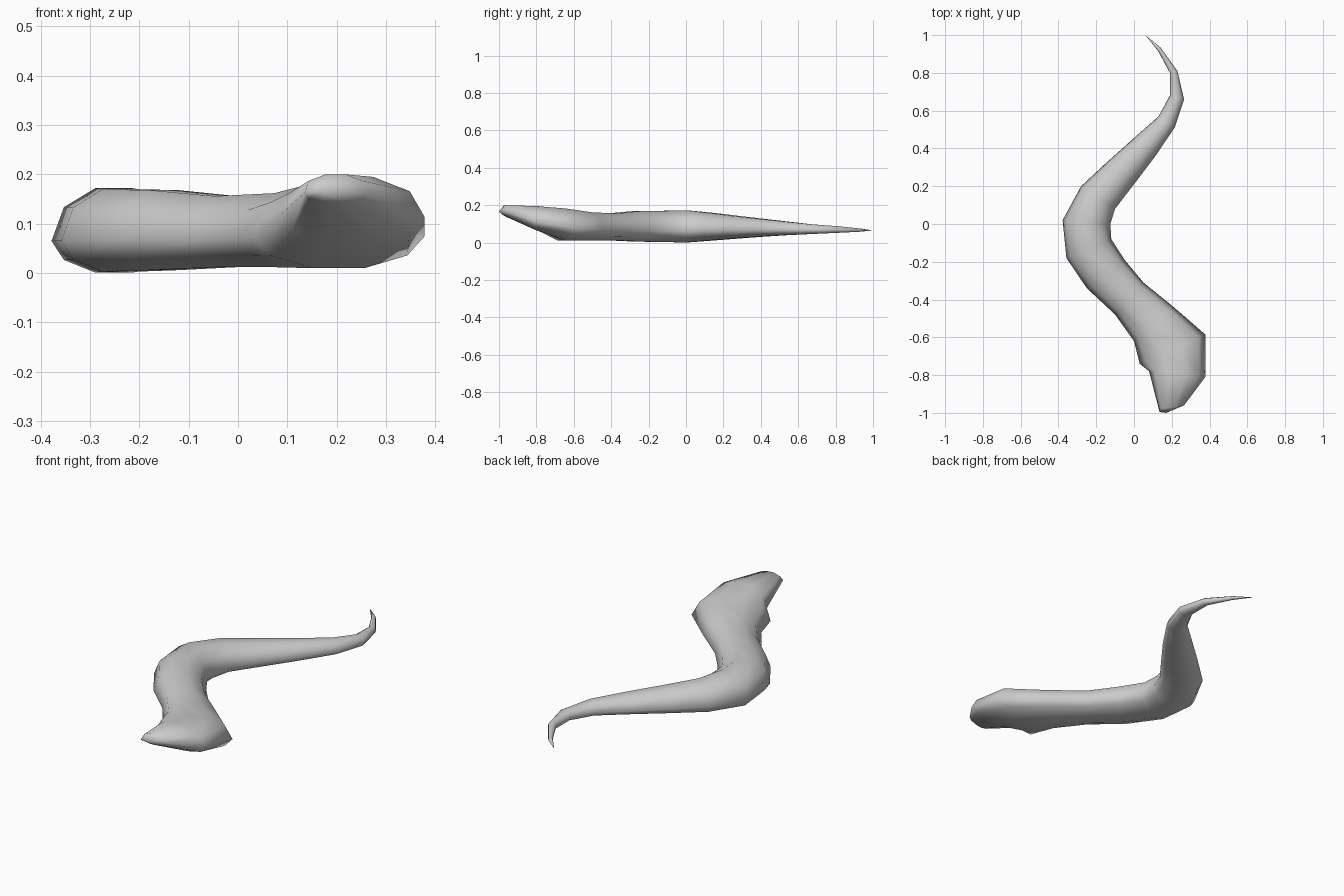
import bpy, bmesh
from mathutils import Vector

# Cross-section stations: left x, left y, right x, right y, bottom z, top z
STATIONS = [
    (0.128, 0.915, 0.14, 0.935, 0.058, 0.076),
    (0.19, 0.80, 0.23, 0.81, 0.052, 0.088),
    (0.19, 0.68, 0.265, 0.66, 0.046, 0.098),
    (0.13, 0.57, 0.215, 0.51, 0.040, 0.112),
    (0.00, 0.455, 0.11, 0.355, 0.032, 0.127),
    (-0.14, 0.33, 0.00, 0.21, 0.022, 0.142),
    (-0.28, 0.20, -0.10, 0.08, 0.012, 0.158),
    (-0.378, 0.02, -0.125, 0.00, 0.001, 0.172),
    (-0.358, -0.18, -0.12, -0.08, 0.003, 0.17),
    (-0.25, -0.34, -0.05, -0.19, 0.006, 0.168),
    (-0.10, -0.48, 0.05, -0.31, 0.012, 0.156),
    (0.00, -0.62, 0.21, -0.44, 0.012, 0.162),
    (0.03, -0.74, 0.378, -0.585, 0.010, 0.182),
    (0.08, -0.78, 0.378, -0.81, 0.065, 0.195),
    (0.13, -0.98, 0.265, -0.96, 0.143, 0.20),
]
# Flattened ten-sided section (across, up), both in -1..1
SECTION = [(-1, -.25), (-.8, .55), (-.3, 1), (.3, 1), (.8, .55),
           (1, -.25), (.8, -.7), (.3, -1), (-.3, -1), (-.8, -.7)]

bm = bmesh.new()
rings = []
for lx, ly, rx, ry, z0, z1 in STATIONS:
    left, right = Vector((lx, ly, 0)), Vector((rx, ry, 0))
    ring = []
    for a, h in SECTION:
        p = left.lerp(right, (a + 1) / 2)
        p.z = (z0 + z1) / 2 + h * (z1 - z0) / 2
        ring.append(bm.verts.new(p))
    rings.append(ring)

# Skin between the rings
n = len(SECTION)
for r0, r1 in zip(rings, rings[1:]):
    for i in range(n):
        j = (i + 1) % n
        bm.faces.new((r0[i], r0[j], r1[j], r1[i]))

# Pointed tail tip and blunt snout
for ring, tip in ((rings[0], (0.06, 1.0, 0.065)), (rings[-1], (0.17, -1.0, 0.165))):
    v = bm.verts.new(tip)
    for i in range(n):
        bm.faces.new((ring[i], ring[(i + 1) % n], v))

# Snout corner reaches the front
rings[-1][0].co = (0.135, -0.995, 0.163)
bmesh.ops.recalc_face_normals(bm, faces=bm.faces)

mesh = bpy.data.meshes.new("serpent_body")
bm.to_mesh(mesh)
bm.free()
body = bpy.data.objects.new("serpent_body", mesh)
bpy.context.collection.objects.link(body)
for f in mesh.polygons:
    f.use_smooth = True
